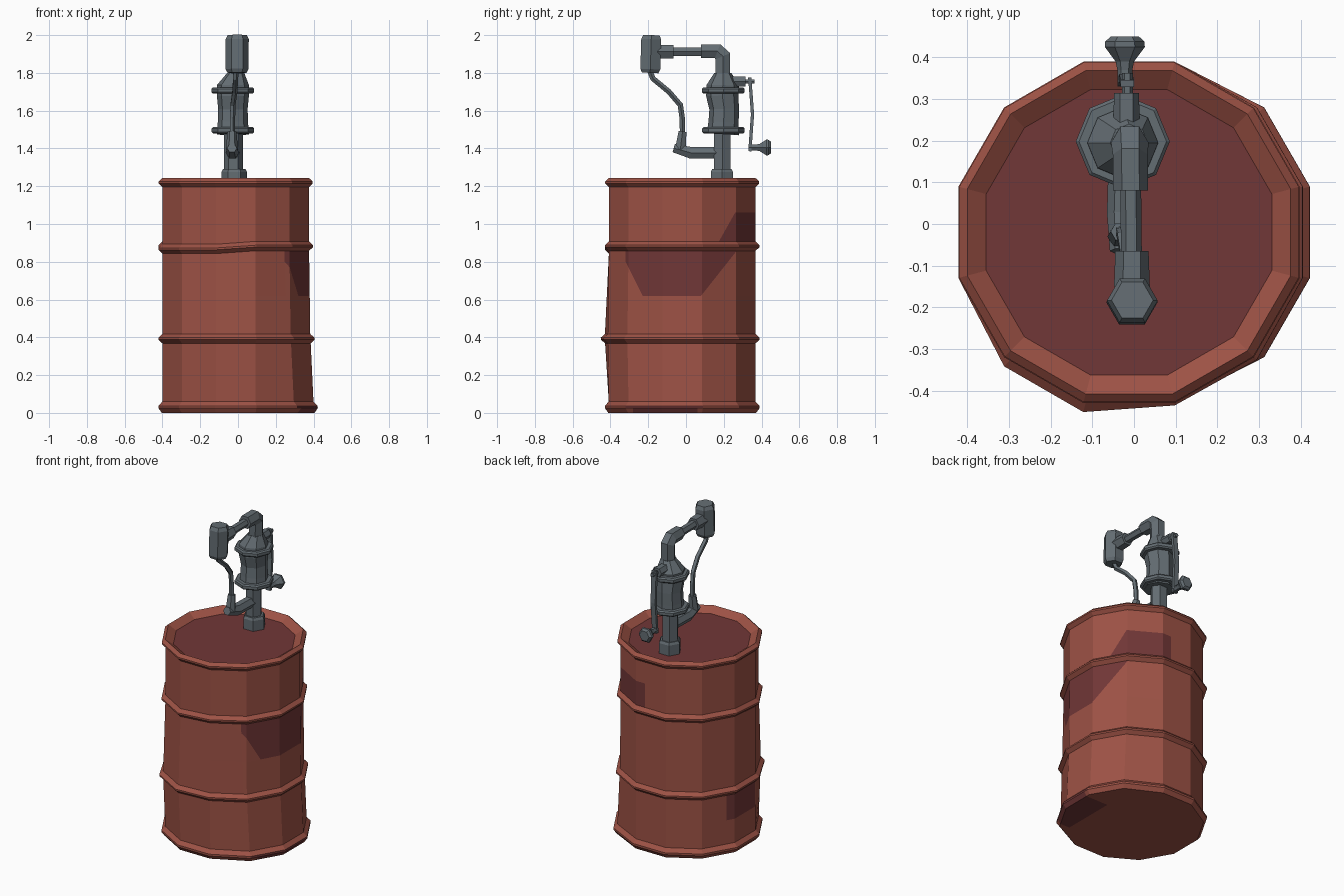
import bpy, bmesh
from math import cos, sin, tau, radians
from mathutils import Vector

if "Cube" in bpy.data.objects:
    bpy.data.objects.remove(bpy.data.objects["Cube"])


def material(name, rgb):
    m = bpy.data.materials.new(name)
    m.diffuse_color = (*rgb, 1)
    m.use_nodes = True
    m.node_tree.nodes["Principled BSDF"].inputs["Base Color"].default_value = m.diffuse_color
    return m


RED = material("rust_red_paint", (0.34, 0.085, 0.060))
DARK = material("dark_red_paint", (0.165, 0.038, 0.038))
GREY = material("steel_grey", (0.127, 0.153, 0.171))


def finish(name, bm, mats):
    bmesh.ops.recalc_face_normals(bm, faces=bm.faces)
    me = bpy.data.meshes.new(name)
    bm.to_mesh(me)
    bm.free()
    for m in mats:
        me.materials.append(m)
    ob = bpy.data.objects.new(name, me)
    bpy.context.collection.objects.link(ob)
    return ob


def skin(bm, rings):
    """Join rings of verts with quads and cap both ends."""
    n = len(rings[0])
    for a, b in zip(rings, rings[1:]):
        for i in range(n):
            j = (i + 1) % n
            bm.faces.new((a[i], a[j], b[j], b[i]))
    bm.faces.new(rings[0])
    return bm.faces.new(rings[-1])


def sweep(name, pts, sides=6, rot=0.0, xs=1.0):
    """Mitred tube through (x, y, z, radius) points lying near the yz plane."""
    bm = bmesh.new()
    X = Vector((1, 0, 0))
    P = [Vector(p[:3]) for p in pts]
    rings = []
    for k, p in enumerate(P):
        d0 = (P[k] - P[k - 1]).normalized() if k else (P[1] - P[0]).normalized()
        d1 = (P[k + 1] - P[k]).normalized() if k < len(P) - 1 else d0
        t = (d0 + d1).normalized()
        N = t.cross(X).normalized() / max(t.dot(d0), 0.5)
        r = pts[k][3]
        rings.append([bm.verts.new(p + X * (r * xs * cos(rot + tau * i / sides))
                                   + N * (r * sin(rot + tau * i / sides)))
                      for i in range(sides)])
    skin(bm, rings)
    return finish(name, bm, [GREY])


def lathe(name, x, y, prof, sides):
    return sweep(name, [(x, y, z, r) for r, z in prof], sides)


# --- Barrel: 12-sided shell with two hoops, lips and a sunken lid
profile = [(.405, 0), (.424, .025), (.424, .037), (.402, .06),
           (.402, .368), (.424, .388), (.424, .398), (.402, .418),
           (.402, .858), (.424, .878), (.424, .888), (.402, .908),
           (.402, 1.195), (.422, 1.215), (.422, 1.225), (.402, 1.243), (.355, 1.21)]


def worn(x, y, z):
    """Small dents that knock the barrel out of true."""
    if x > .2:
        x += .026 * max(0, 1 - z / .55)
    if y < -.3:
        y -= (.022 if x < 0 else .006) * max(0, 1 - abs(z - .4) / .35)
    if .8 < z < .95 and x < -.1 and y < 0:
        z -= .015
    return x, y, z


bm = bmesh.new()
rings = [[bm.verts.new(worn(-.012 + r * cos(radians(15 + 30 * i)),
                            -.02 + r * sin(radians(15 + 30 * i)), z))
          for i in range(12)] for r, z in profile]
lid = skin(bm, rings)
lid.material_index = 1

# Worn paint patches: cut the wall faces by planes, colour what lies inside
patches = [
    (lambda c: c.x > .1 and .42 < c.z < .86,
     [((0, 0, .62), (0, 0, 1)), ((0, -.23, .62), (0, .18, .09)),
      ((0, .08, .62), (0, -.24, .19)), ((0, -.32, .7), (0, 1, 0))]),
    (lambda c: c.y > 0 and .91 < c.z < 1.19,
     [((0, 0, 1.06), (0, 0, -1)), ((.03, 0, 0), (1, 0, 0)),
      ((0, .17, .9), (0, .16, -.09))]),
    (lambda c: c.x < -.2 and .06 < c.z < .367,
     [((0, 0, .21), (0, 0, 1)), ((0, -.12, 0), (0, 1, 0)), ((0, .13, 0), (0, -1, 0))]),
    (lambda c: c.z < .03,
     [((.25, 0, 0), (1, 0, 0)), ((0, .06, 0), (0, -1, 0)), ((0, -.28, 0), (0, 1, 0))]),
]
for inside, planes in patches:
    for co, no in planes:
        fs = [f for f in bm.faces if inside(f.calc_center_median())]
        geom = list({g for f in fs for g in (*f.verts, *f.edges)}) + fs
        bmesh.ops.bisect_plane(bm, geom=geom, plane_co=co,
                               plane_no=Vector(no).normalized(), dist=1e-5)
    for f in bm.faces:
        c = f.calc_center_median()
        if inside(c) and all((c - Vector(co)).dot(Vector(no)) > 0 for co, no in planes):
            f.material_index = 1
finish("barrel", bm, [RED, DARK])

# --- Pump column and foot
lathe("pump_foot", -.02, .19, [(.068, 1.205), (.068, 1.275), (.06, 1.29)], 6)
lathe("pump_column", -.024, .192, [(.05, 1.28), (.05, 1.50)], 6)

# --- Pump body with a slightly bowed wall, flanges and a tapered cap
sweep("pump_body", [(-.027, .195, 1.475, .085), (-.027, .199, 1.54, .08),
                    (-.027, .202, 1.61, .078), (-.027, .192, 1.68, .085),
                    (-.027, .195, 1.735, .085), (-.012, .195, 1.80, .045)], 8)
for name, z in (("lower_flange", 1.48), ("upper_flange", 1.69)):
    lathe(name, -.027, .198, [(.105, z), (.113, z + .008), (.113, z + .025), (.105, z + .033)], 8)

# --- Overhead pipe, connecting tube and nozzle holster
sweep("overhead_pipe", [(-.012, .195, 1.78, .045), (-.01, .195, 1.888, .045),
                        (-.009, .167, 1.915, .042), (-.008, .08, 1.915, .042)])
sweep("connecting_tube", [(-.008, .10, 1.912, .025), (-.006, -.09, 1.912, .025)])
sweep("holster_collar", [(-.005, -.065, 1.912, .04), (-.005, -.15, 1.912, .043)])
sweep("holster", [(-.005, -.19, 1.80, .05), (-.005, -.189, 1.82, .061),
                  (-.004, -.184, 1.978, .061), (-.004, -.183, 2.0, .05)])

# --- Hose and the inlet elbow it plugs into
sweep("hose", [(-.012, -.195, 1.82, .015), (-.014, -.175, 1.77, .015),
               (-.018, -.09, 1.70, .015), (-.028, -.03, 1.63, .015),
               (-.03, -.02, 1.56, .015), (-.032, -.018, 1.47, .015)], 5)
sweep("hose_socket", [(-.032, -.018, 1.49, .024), (-.032, -.03, 1.395, .032)])
sweep("inlet_elbow", [(-.032, -.065, 1.402, .026), (-.03, .025, 1.377, .035),
                      (-.026, .165, 1.377, .035)])

# --- Crank: axle, arm and knob
sweep("crank_bracket", [(-.018, .22, 1.755, .032), (-.018, .315, 1.755, .03)])
sweep("crank_axle", [(-.016, .30, 1.755, .013), (-.016, .362, 1.755, .013)])
sweep("crank_arm", [(-.016, .337, 1.775, .012), (-.018, .345, 1.68, .012),
                    (-.02, .352, 1.58, .012), (-.022, .338, 1.385, .012)],
      4, tau / 8, 1.9)
sweep("crank_knob", [(-.022, .33, 1.405, .018), (-.022, .37, 1.405, .018),
                     (-.022, .39, 1.405, .022), (-.022, .425, 1.405, .048),
                     (-.022, .438, 1.405, .047), (-.022, .45, 1.405, .034)])
